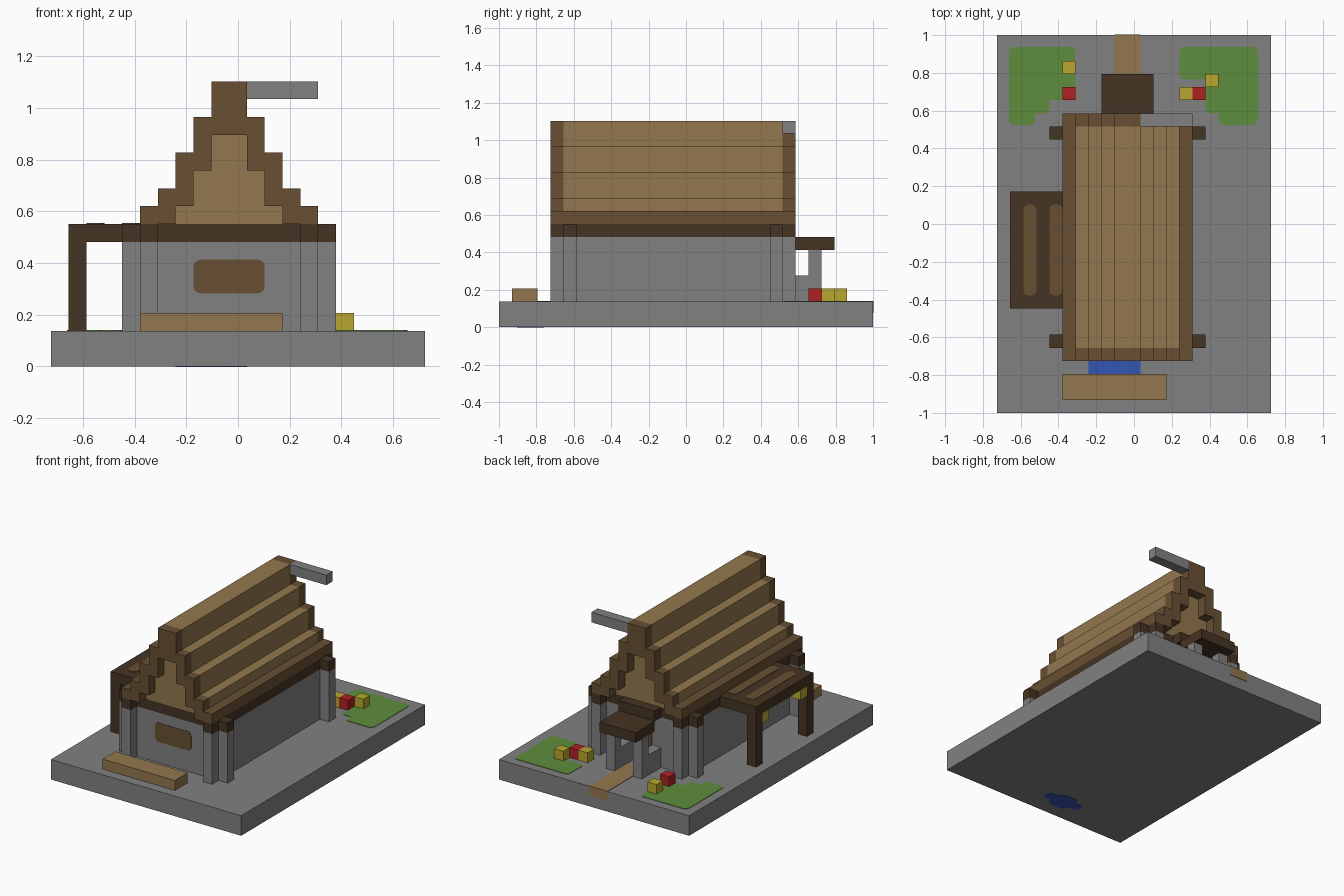
import bpy
import bmesh
from mathutils import Vector

if "Cube" in bpy.data.objects:
    bpy.data.objects.remove(bpy.data.objects["Cube"], do_unlink=True)

U = 2 / 29                               # one block
ORIGIN = Vector((-10.5 * U, -1.0, 0.0))  # corner of the block grid
THIN = 0.003


def material(name, r, g, b):
    m = bpy.data.materials.new(name)
    m.use_nodes = True
    m.diffuse_color = (r, g, b, 1)
    m.node_tree.nodes["Principled BSDF"].inputs["Base Color"].default_value = (r, g, b, 1)
    return m


STONE = material("stone_grey", .22, .22, .22)
TAN = material("tan_wood", .29, .185, .077)
BROWN = material("brown_wood", .14, .08, .033)
DARK = material("dark_wood", .06, .033, .016)
GREEN = material("grass_green", .11, .27, .045)
YELLOW = material("yellow", .48, .39, .028)
RED = material("red", .44, .015, .017)
BLUE = material("water_blue", .034, .09, .45)


def blocks(name, mat, boxes, round_axis=None):
    """Join boxes given as (i0, i1, j0, j1, k0, k1) in block units."""
    bm = bmesh.new()
    for i0, i1, j0, j1, k0, k1 in boxes:
        verts = bmesh.ops.create_cube(bm, size=1)["verts"]
        lo, hi = Vector((i0, j0, k0)) * U, Vector((i1, j1, k1)) * U
        for v in verts:
            v.co = ORIGIN + Vector([lo[a] if v.co[a] < 0 else hi[a] for a in range(3)])
        if round_axis is not None:
            edges = {e for v in verts for e in v.link_edges
                     if abs((e.verts[0].co - e.verts[1].co).normalized()[round_axis]) > .9}
            bmesh.ops.bevel(bm, geom=list(edges), offset=U * .4, segments=3,
                            profile=.5, affect='EDGES')
    mesh = bpy.data.meshes.new(name)
    bm.to_mesh(mesh)
    bm.free()
    mesh.materials.append(mat)
    obj = bpy.data.objects.new(name, mesh)
    bpy.context.collection.objects.link(obj)
    return obj


def ring(k0, k1):
    """Four walls around the house."""
    return [(5, 15, 5, 6, k0, k1), (5, 15, 21, 22, k0, k1),
            (5, 6, 6, 21, k0, k1), (14, 15, 6, 21, k0, k1)]


def plate(i0, i1, j0, j1, top=2):
    """Thin painted patch lying on a level surface."""
    return (i0, i1, j0, j1, top - .01, top + THIN / U)


# Ground slab, lawns, path and water
blocks("ground_slab", STONE, [(0, 21, 0, 29, 0, 2)])
blocks("lawns", GREEN, [plate(.9, 6, 24, 28.1), plate(.9, 4, 23, 26), plate(.9, 2.9, 22.1, 25),
                        plate(14, 20, 25.6, 28.1), plate(16, 20, 23, 27),
                        plate(17, 20, 22.1, 25)], 2)
blocks("path", TAN, [(9, 11, 23, 29 + THIN / U, 1.1, 2 + THIN / U)])
blocks("pond", BLUE, [plate(7, 11, 3, 4)])
blocks("pond_underside", BLUE, [(7, 11, 2, 3, -THIN / U, .01),
                                (8, 10, 1.4, 3.5, -THIN / U * .9, .01)], 2)
blocks("front_bench", TAN, [(5, 13, 1, 3, 2, 3)])

# Walls, wall beams and corner posts
blocks("walls", STONE, ring(2, 7))
blocks("wall_beams", DARK, ring(7, 8))
corners = [(i, j) for i in (5, 14) for j in (4, 22)] + [(i, j) for i in (4, 15) for j in (5, 21)]
blocks("corner_posts", STONE, [(i, i + 1, j, j + 1, 2, 7) for i, j in corners])
blocks("corner_post_caps", DARK, [(i, i + 1, j, j + 1, 7, 8) for i, j in corners])
blocks("front_window", BROWN, [(8, 12, 5 - THIN / U, 5.01, 4.1, 6)], 1)
blocks("back_door", BROWN, [(9, 11, 21.99, 22 + THIN / U, 2, 6)])

# Stepped roof: inset and height range of each tier
tiers = [(5, 8, 9), (6, 9, 10), (7, 10, 12), (8, 12, 14), (9, 14, 16)]
blocks("roof_tiers", TAN, [(max(a, 6), 20 - max(a, 6), 5, 22, k0, k1) for a, k0, k1 in tiers])
blocks("roof_eaves", BROWN, [(i, i + 1, 5, 22, 8, 9) for i in (5, 14)])

# Gable trim: outer and inner edge per row, mirrored about the ridge
rows = [(5, 7, 8, 9), (6, 8, 9, 10), (7, 8, 10, 11), (7, 9, 11, 12),
        (8, 9, 12, 13), (8, 10, 13, 14), (9, 10, 14, 16)]
for side, j in (("front", 4), ("back", 22)):
    trim = []
    for a, b, k0, k1 in rows:
        trim += [(a, b, j, j + 1, k0, k1), (20 - b, 20 - a, j, j + 1, k0, k1)]
    blocks(side + "_gable_trim", BROWN, trim)
blocks("ridge_bar", STONE, [(11, 15, 22, 23, 15, 16)])

# Back porch
blocks("porch_roof", DARK, [(8, 12, 23, 26, 6, 7), (8, 12, 22, 23, 7, 8)])
blocks("porch_posts", STONE, [(i, i + 1, 24, 25, 2, 6) for i in (8, 11)])
blocks("porch_low_walls", STONE, [(i, i + 1, 22, 24, 2, 4) for i in (8, 11)])

# Side awning with plank strips and lanterns
blocks("awning_roof", DARK, [(1, 5, 8, 17, 7, 8)])
blocks("awning_posts", DARK, [(1, 2, j, j + 1, 2, 7) for j in (8, 16)])
blocks("awning_planks", BROWN, [plate(i, i + 1, 9, 16, 8) for i in (2, 4)], 2)
blocks("awning_lanterns", YELLOW, [(1, 2, j, j + 1, 6, 7) for j in (9, 15)])

# Flowers
for name, mat, spots in (("yellow_flowers", YELLOW, [(5, 26), (14, 24), (16, 25)]),
                         ("red_flowers", RED, [(5, 24), (15, 24)])):
    blocks(name, mat, [(i, i + 1, j, j + 1, 2, 3) for i, j in spots])
